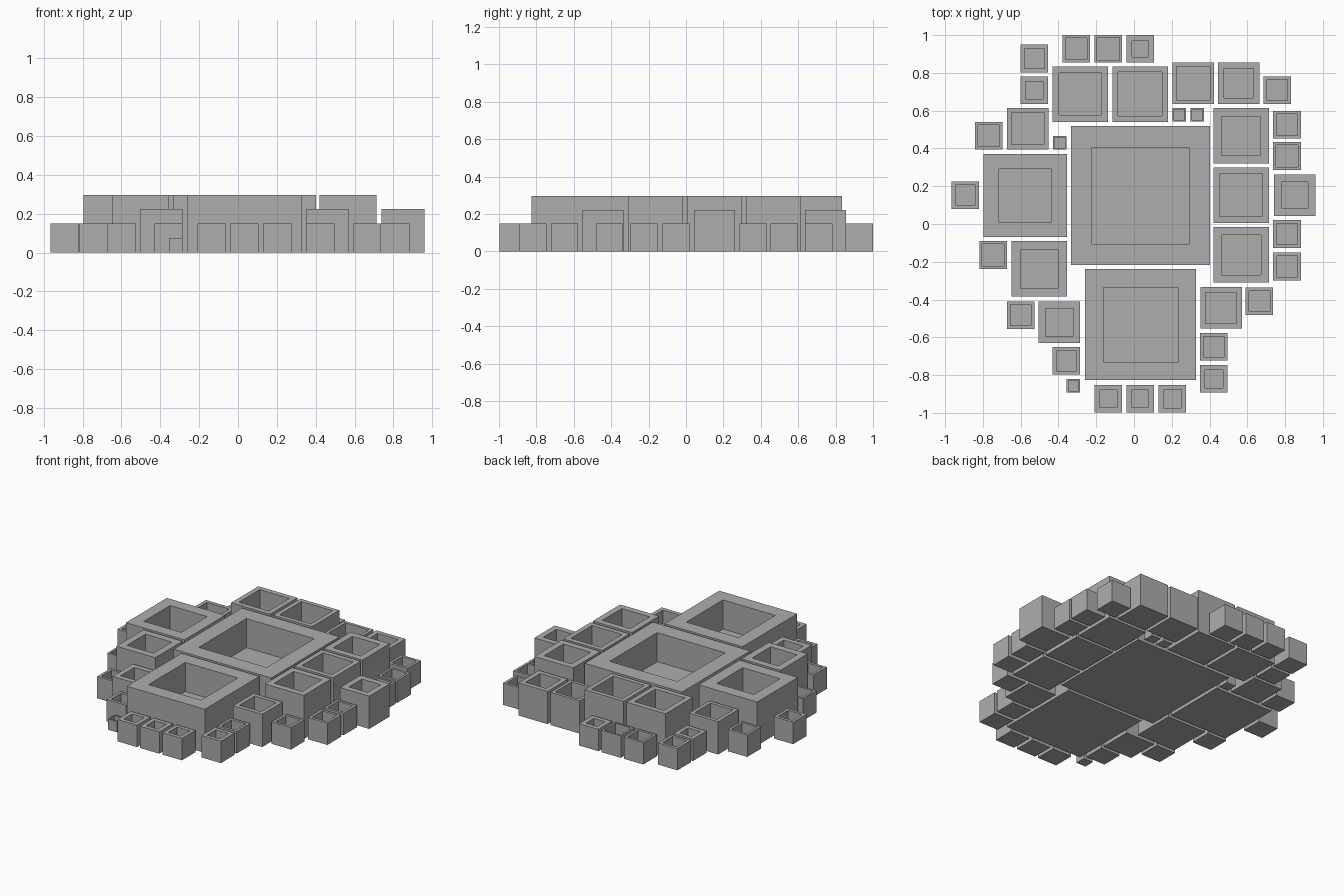
import bpy
import bmesh

# Single stone colour
grey = bpy.data.materials.new("stone grey")
grey.diffuse_color = (0.42, 0.42, 0.42, 1.0)


def hollow_block(name, x, y, size, height, well):
    """Square block with a square well sunk into its top."""
    bm = bmesh.new()
    bmesh.ops.create_cube(bm, size=1.0)
    for v in bm.verts:
        v.co = (x + v.co.x * size, y + v.co.y * size, (v.co.z + 0.5) * height)
    bm.normal_update()
    top = max(bm.faces, key=lambda f: f.normal.z)
    # Rim, then the sunken floor
    bmesh.ops.inset_region(bm, faces=[top], thickness=(size - well) / 2)
    floor = bmesh.ops.extrude_discrete_faces(bm, faces=[top])["faces"][0]
    for v in floor.verts:
        v.co.z -= height * 2 / 3
    bmesh.ops.recalc_face_normals(bm, faces=bm.faces)
    mesh = bpy.data.meshes.new(name)
    bm.to_mesh(mesh)
    bm.free()
    mesh.materials.append(grey)
    bpy.context.collection.objects.link(bpy.data.objects.new(name, mesh))


# Each group: name, side, height, then (x, y, well side) per block
groups = [
    ("centre_block", 0.735, 0.297, [(0.035, 0.15, 0.42)]),
    ("front_block", 0.588, 0.297, [(0.035, -0.533, 0.315)]),
    ("left_block", 0.44, 0.297, [(-0.576, 0.151, 0.215)]),
    ("large_block", 0.294, 0.297, [
        (-0.284, 0.688, 0.195), (0.032, 0.688, 0.21), (0.567, 0.467, 0.17),
        (0.567, 0.153, 0.2), (0.567, -0.164, 0.175), (-0.501, -0.238, 0.16)]),
    ("medium_block", 0.22, 0.223, [
        (0.313, 0.746, 0.16), (0.554, 0.746, 0.13), (0.85, 0.152, 0.108),
        (-0.563, 0.505, 0.15), (-0.395, -0.52, 0.118), (0.461, -0.444, 0.14)]),
    ("small_block", 0.146, 0.149, [
        (-0.527, 0.876, 0.09), (-0.527, 0.709, 0.07), (-0.305, 0.927, 0.1),
        (-0.136, 0.927, 0.11), (0.033, 0.927, 0.06), (0.759, 0.709, 0.095),
        (0.81, 0.526, 0.1), (0.81, 0.36, 0.105), (0.81, -0.053, 0.097),
        (0.81, -0.225, 0.095), (0.664, -0.409, 0.095), (0.423, -0.65, 0.093),
        (0.423, -0.82, 0.075), (0.203, -0.925, 0.075), (0.033, -0.925, 0.067),
        (-0.136, -0.925, 0.07), (-0.358, -0.725, 0.09), (-0.6, -0.482, 0.095),
        (-0.746, -0.164, 0.105), (-0.893, 0.153, 0.09), (-0.768, 0.468, 0.1)]),
    ("tiny_block", 0.071, 0.074, [
        (0.24, 0.578, 0.05), (0.335, 0.578, 0.047),
        (-0.393, 0.43, 0.05), (-0.321, -0.857, 0.047)]),
]

for name, size, height, places in groups:
    for i, (x, y, well) in enumerate(places, 1):
        label = name if len(places) == 1 else f"{name}_{i}"
        hollow_block(label, x, y, size, height, well)
